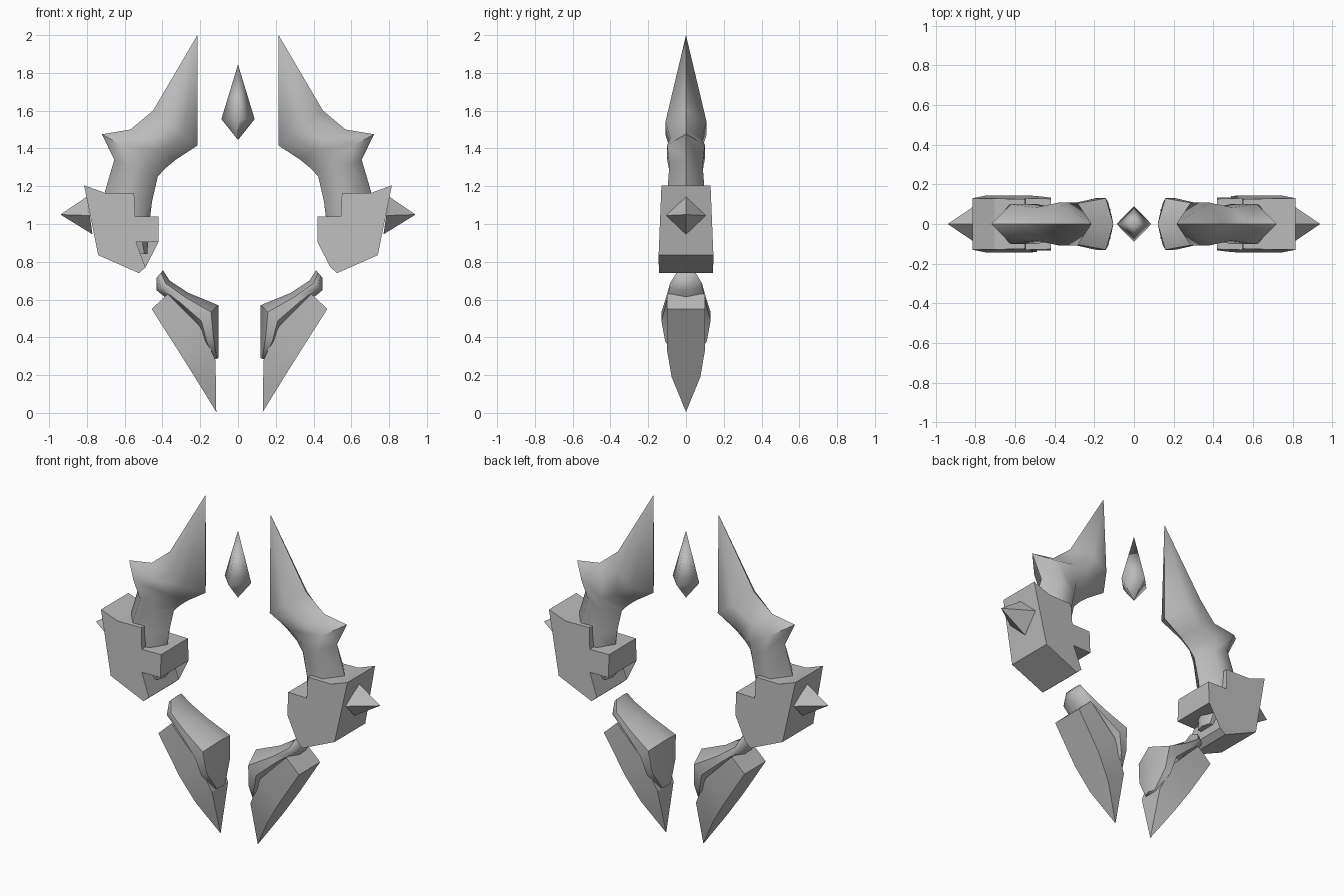
import bpy
import bmesh
import math

if "Cube" in bpy.data.objects:
    bpy.data.objects.remove(bpy.data.objects["Cube"], do_unlink=True)

GREY = (0.5, 0.5, 0.5, 1.0)
stone = bpy.data.materials.new("stone_grey")
stone.use_nodes = True
stone.diffuse_color = GREY
stone.node_tree.nodes["Principled BSDF"].inputs["Base Color"].default_value = GREY


def finish(name, bm, smooth):
    bmesh.ops.recalc_face_normals(bm, faces=bm.faces)
    mesh = bpy.data.meshes.new(name)
    bm.to_mesh(mesh)
    bm.free()
    mesh.materials.append(stone)
    obj = bpy.data.objects.new(name, mesh)
    bpy.context.collection.objects.link(obj)
    if smooth:
        bpy.ops.object.select_all(action="DESELECT")
        obj.select_set(True)
        bpy.context.view_layer.objects.active = obj
        bpy.ops.object.shade_smooth_by_angle(angle=math.radians(smooth))


def loft(name, rings, section, side=1, shift=0, tip=None, smooth=0):
    """Skin rings given as (inner x, z, outer x, z, half depth)."""
    bm = bmesh.new()
    loops = []
    for xi, zi, xo, zo, d in rings:
        loops.append([bm.verts.new((side * (xi + (xo - xi) * t) + shift, d * k,
                                    zi + (zo - zi) * t)) for t, k in section])
    n = len(section)
    for a, b in zip(loops, loops[1:]):
        for i in range(n):
            j = (i + 1) % n
            bm.faces.new((a[i], a[j], b[j], b[i]))
    bm.faces.new(loops[0])
    if tip:
        point = bm.verts.new((side * tip[0] + shift, 0, tip[1]))
        for i in range(n):
            bm.faces.new((loops[-1][i], loops[-1][(i + 1) % n], point))
    else:
        bm.faces.new(loops[-1])
    finish(name, bm, smooth)


def plate(name, outline, depth, side):
    """Extrude a front outline both ways by depth(x, z)."""
    bm = bmesh.new()
    front = [bm.verts.new((side * x, -depth(x, z), z)) for x, z in outline]
    back = [bm.verts.new((side * x, depth(x, z), z)) for x, z in outline]
    bm.faces.new(front)
    bm.faces.new(back)
    for i in range(len(outline)):
        j = (i + 1) % len(outline)
        bm.faces.new((front[i], front[j], back[j], back[i]))
    bmesh.ops.triangulate(bm, faces=[f for f in bm.faces if len(f.verts) > 4])
    finish(name, bm, 0)


HEX = [(0, 0), (0.3, 1), (0.7, 1), (1, 0), (0.7, -1), (0.3, -1)]
BOX = [(0, 1), (1, 1), (1, -1), (0, -1)]
DIAMOND = [(0, 0), (0.5, 1), (1, 0), (0.5, -1)]

HORN = [(0.48, 0.84, 0.53, 0.84, 0.05), (0.47, 1.0, 0.65, 1.0, 0.09),
        (0.455, 1.12, 0.705, 1.17, 0.1), (0.425, 1.25, 0.655, 1.34, 0.088),
        (0.39, 1.29, 0.72, 1.475, 0.1), (0.33, 1.34, 0.57, 1.5, 0.083),
        (0.215, 1.415, 0.45, 1.6, 0.108)]
ROOT = [(0.405, 0.755, 0.44, 0.715, 0.05), (0.37, 0.7, 0.44, 0.65, 0.085),
        (0.27, 0.635, 0.33, 0.56, 0.105), (0.112, 0.57, 0.24, 0.45, 0.13),
        (0.112, 0.42, 0.2, 0.36, 0.11), (0.112, 0.29, 0.14, 0.28, 0.04)]
BLADE = [(0.38, 0.63, 0.465, 0.55, 0.1), (0.21, 0.46, 0.325, 0.33, 0.1),
         (0.127, 0.28, 0.237, 0.19, 0.076)]
BRACKET = [(0.815, 1.205), (0.705, 1.165), (0.55, 1.165), (0.545, 1.04),
           (0.42, 1.04), (0.42, 0.905), (0.54, 0.905), (0.49, 0.77),
           (0.525, 0.74), (0.74, 0.835)]

for label, side in (("left", 1), ("right", -1)):
    # Upper horn with its side barb
    loft(label + "_horn", HORN, HEX, side, tip=(0.215, 2.0), smooth=60)
    # Clamp around the horn base
    plate(label + "_bracket", BRACKET,
          lambda x, z: 0.145 + 0.027 * (x - 0.74) - 0.046 * (z - 0.835), side)
    # Outward stud on the clamp
    loft(label + "_stud", [(0.77, 0.945, 0.8, 1.145, 0.105)], DIAMOND, side,
         tip=(0.94, 1.05))
    # Lower tusk and the blade set into it
    loft(label + "_tusk", ROOT, HEX, side, 0.008, smooth=60)
    loft(label + "_blade", BLADE, BOX, side, 0.008, tip=(0.123, 0.005), smooth=20)

# Floating crystal
loft("crystal", [(0, 1.445, 0, 1.445, 0.0005), (-0.088, 1.555, 0.088, 1.555, 0.09)],
     DIAMOND, tip=(0, 1.845), smooth=100)
